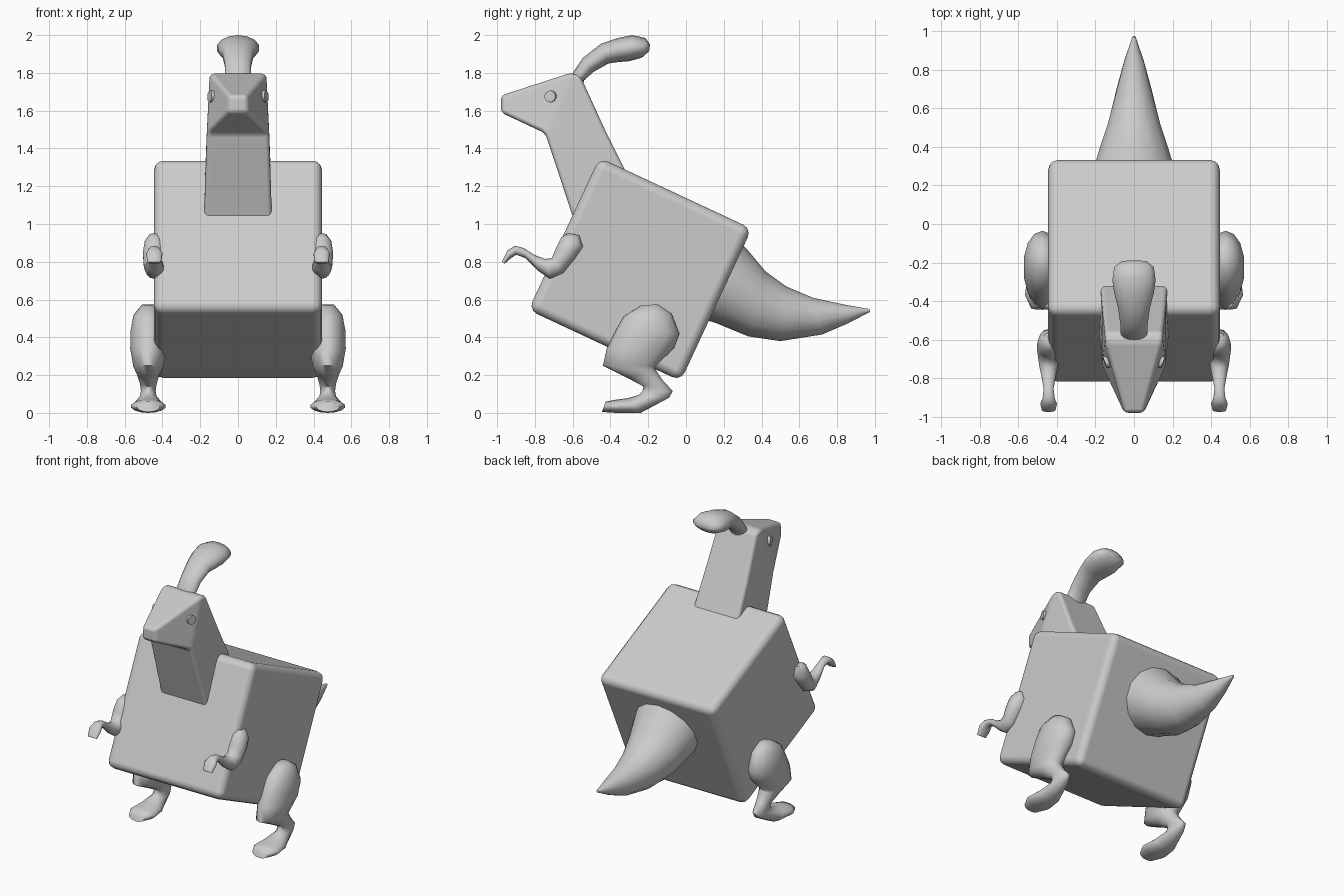
import bpy, bmesh, math
from mathutils import Matrix, Vector

cube = bpy.data.objects.get("Cube")
if cube:
    bpy.data.objects.remove(cube, do_unlink=True)

grey = bpy.data.materials.new("plain grey")
grey.use_nodes = True
colour = (0.6, 0.6, 0.6, 1)
grey.diffuse_color = colour
grey.node_tree.nodes["Principled BSDF"].inputs["Base Color"].default_value = colour


def finish(name, bm, bevel=0.0, angle=45):
    """Turn a bmesh into a named, shaded object with optional rounded edges."""
    bmesh.ops.recalc_face_normals(bm, faces=bm.faces)
    mesh = bpy.data.meshes.new(name)
    bm.to_mesh(mesh)
    bm.free()
    mesh.materials.append(grey)
    ob = bpy.data.objects.new(name, mesh)
    bpy.context.collection.objects.link(ob)
    if bevel:
        mod = ob.modifiers.new("rounded edges", "BEVEL")
        mod.width, mod.segments = bevel, 3
        mod.limit_method = "ANGLE"
        mod.angle_limit = math.radians(20)
        mod.harden_normals = True
    bpy.ops.object.select_all(action="DESELECT")
    ob.select_set(True)
    bpy.context.view_layer.objects.active = ob
    bpy.ops.object.shade_smooth_by_angle(angle=math.radians(angle))
    return ob


def loft(name, rings, x=0.0, sides=14):
    """Skin oval rings, each given by two opposite (y, z) points and a half width."""
    bm = bmesh.new()
    loops = []
    for y1, z1, y2, z2, w in rings:
        a, b = Vector((x, y1, z1)), Vector((x, y2, z2))
        mid, half = (a + b) / 2, (a - b) / 2
        turns = [math.tau * i / sides for i in range(sides)]
        loops.append([bm.verts.new(mid + half * math.cos(t) + Vector((w * math.sin(t), 0, 0)))
                      for t in turns])
    for p, q in zip(loops, loops[1:]):
        for i in range(sides):
            j = (i + 1) % sides
            bm.faces.new((p[i], p[j], q[j], q[i]))
    bm.faces.new(loops[0])
    bm.faces.new(loops[-1])
    return finish(name, bm, angle=60)


# Body: a tilted rounded cube
bm = bmesh.new()
bmesh.ops.create_cube(bm, size=0.89)
body = finish("body", bm, bevel=0.05)
body.location = (0, -0.243, 0.76)
body.rotation_euler.x = math.radians(-25)

# Neck and head: a tapering column whose upper front face is drawn out to a snout
bm = bmesh.new()
levels = [(-0.57, 0.95, -0.22, 1.08, 0.182), (-0.745, 1.48, -0.425, 1.49, 0.165),
          (-0.61, 1.80, -0.56, 1.785, 0.15)]
rows = [[bm.verts.new(c) for c in ((-w, fy, fz), (w, fy, fz), (w, by, bz), (-w, by, bz))]
        for fy, fz, by, bz, w in levels]
base, jaw, crown = rows
for low, high in zip(rows, rows[1:]):
    for i in range(4):
        if low is jaw and i == 0:
            continue
        j = (i + 1) % 4
        bm.faces.new((low[i], low[j], high[j], high[i]))
bm.faces.new(base)
bm.faces.new(crown)
face = [jaw[0], jaw[1], crown[1], crown[0]]
nose = [bm.verts.new(c) for c in ((-0.05, -0.98, 1.59), (0.05, -0.98, 1.59),
                                  (0.05, -0.98, 1.68), (-0.05, -0.98, 1.68))]
for i in range(4):
    j = (i + 1) % 4
    bm.faces.new((face[i], face[j], nose[j], nose[i]))
bm.faces.new(nose)
finish("neck_and_head", bm, bevel=0.022)

# Head crest, curling backwards
loft("crest", [(-0.62, 1.73, -0.55, 1.70, 0.065), (-0.60, 1.80, -0.54, 1.76, 0.07),
               (-0.545, 1.88, -0.49, 1.805, 0.072), (-0.45, 1.955, -0.41, 1.85, 0.085),
               (-0.36, 1.985, -0.36, 1.857, 0.105), (-0.285, 2.0, -0.30, 1.862, 0.115),
               (-0.215, 1.985, -0.235, 1.88, 0.105), (-0.19, 1.95, -0.195, 1.915, 0.065)])

# Tail, thick at the body and sweeping up to a point
loft("tail", [(0.25, 0.94, 0.05, 0.51, 0.24), (0.32, 0.87, 0.16, 0.475, 0.225),
              (0.42, 0.75, 0.33, 0.405, 0.185), (0.53, 0.67, 0.50, 0.38, 0.14),
              (0.67, 0.61, 0.72, 0.415, 0.093), (0.83, 0.575, 0.86, 0.475, 0.052),
              (0.97, 0.55, 0.975, 0.535, 0.008)])

leg = [(-0.24, 0.568, -0.15, 0.575, 0.035), (-0.33, 0.51, -0.075, 0.525, 0.08),
       (-0.37, 0.44, -0.035, 0.42, 0.097), (-0.42, 0.34, -0.065, 0.34, 0.098),
       (-0.44, 0.25, -0.165, 0.245, 0.082), (-0.31, 0.185, -0.165, 0.235, 0.062),
       (-0.225, 0.14, -0.125, 0.175, 0.045), (-0.23, 0.115, -0.07, 0.115, 0.04),
       (-0.25, 0.095, -0.09, 0.08, 0.045), (-0.31, 0.078, -0.24, 0.0, 0.08),
       (-0.37, 0.07, -0.37, 0.0, 0.093), (-0.425, 0.06, -0.445, 0.005, 0.06)]
arm = [(-0.625, 0.95, -0.565, 0.94, 0.025), (-0.66, 0.93, -0.545, 0.88, 0.052),
       (-0.69, 0.87, -0.585, 0.82, 0.062), (-0.71, 0.82, -0.65, 0.74, 0.057),
       (-0.745, 0.815, -0.72, 0.71, 0.05), (-0.80, 0.835, -0.78, 0.75, 0.038),
       (-0.86, 0.873, -0.85, 0.82, 0.026), (-0.905, 0.885, -0.90, 0.837, 0.032),
       (-0.945, 0.86, -0.925, 0.82, 0.044), (-0.975, 0.80, -0.96, 0.79, 0.035)]

for side, s in (("left", 1), ("right", -1)):
    # Limbs on both sides
    loft(side + "_leg", leg, x=s * 0.475)
    loft(side + "_arm", arm, x=s * 0.443)
    # Eye: a thin disc lying on the slanted cheek
    bm = bmesh.new()
    out = Vector((s * 0.93, -0.36, 0.05)).normalized()
    place = Matrix.Translation((s * 0.137, -0.715, 1.675)) @ out.to_track_quat("Z", "Y").to_matrix().to_4x4()
    bmesh.ops.create_cone(bm, cap_ends=True, segments=16, radius1=0.031, radius2=0.031,
                          depth=0.03, matrix=place)
    finish(side + "_eye", bm)
